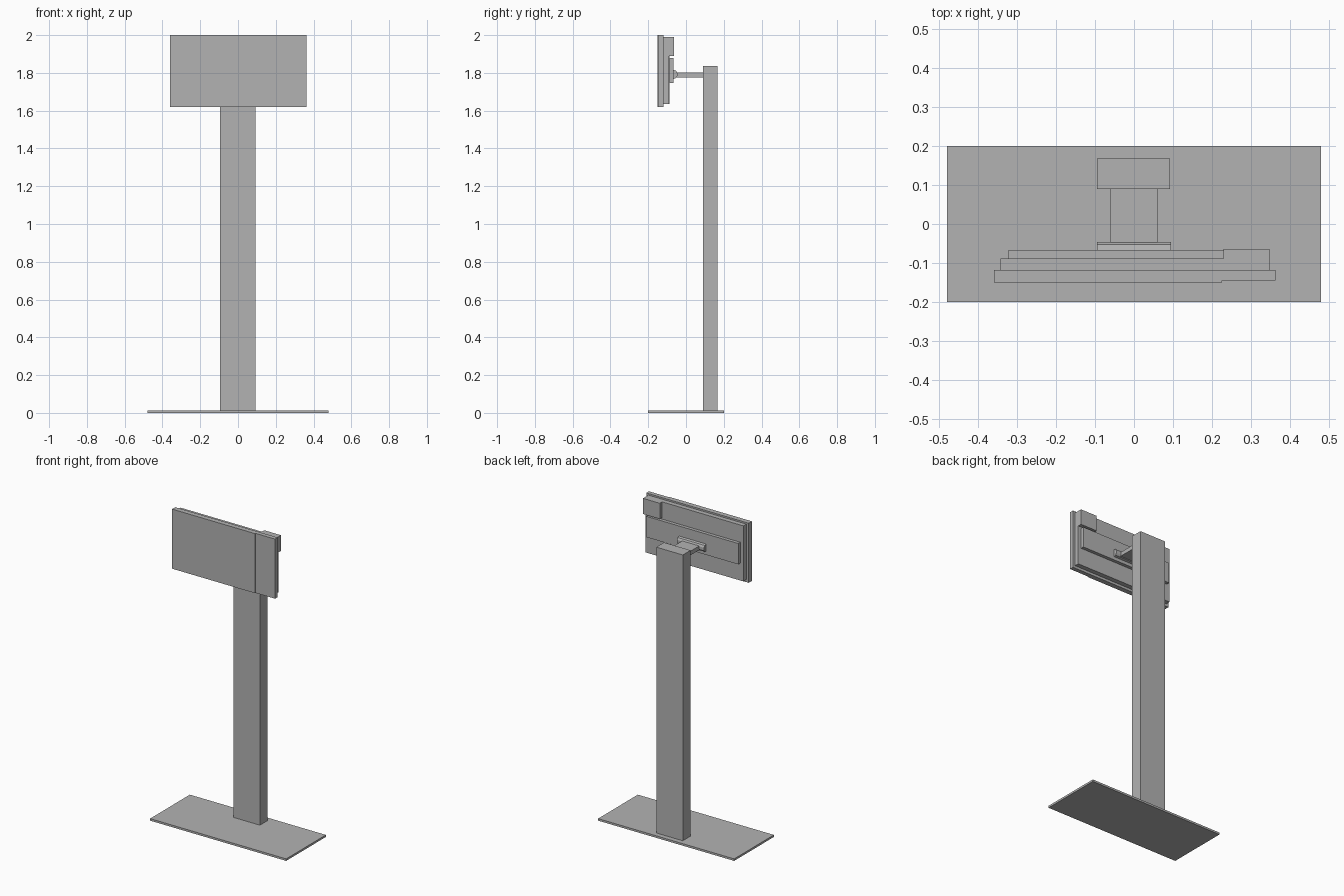
import bpy
import bmesh

cube = bpy.data.objects.get("Cube")
if cube:
    bpy.data.objects.remove(cube, do_unlink=True)

grey = bpy.data.materials.new("plain grey")
grey.use_nodes = True
colour = (0.45, 0.45, 0.45, 1)
grey.diffuse_color = colour
grey.node_tree.nodes["Principled BSDF"].inputs["Base Color"].default_value = colour


def prism(name, x, profile):
    """Extrude a (y, z) outline along x between two limits."""
    bm = bmesh.new()
    face = bm.faces.new([bm.verts.new((x[0], y, z)) for y, z in profile])
    result = bmesh.ops.extrude_face_region(bm, geom=[face])
    moved = [v for v in result["geom"] if isinstance(v, bmesh.types.BMVert)]
    bmesh.ops.translate(bm, verts=moved, vec=(x[1] - x[0], 0, 0))
    bmesh.ops.recalc_face_normals(bm, faces=bm.faces)
    mesh = bpy.data.meshes.new(name)
    bm.to_mesh(mesh)
    bm.free()
    mesh.materials.append(grey)
    obj = bpy.data.objects.new(name, mesh)
    bpy.context.collection.objects.link(obj)
    return obj


def box(name, x, y, z):
    return prism(name, x, [(y[0], z[0]), (y[1], z[0]), (y[1], z[1]), (y[0], z[1])])


# Stand
box("base_plate", (-0.48, 0.48), (-0.2, 0.2), (0, 0.013))
box("column", (-0.095, 0.092), (0.09, 0.168), (0.013, 1.836))

# Display, with a slightly recessed side module
box("screen", (-0.36, 0.226), (-0.15, -0.118), (1.62, 2.0))
box("side_module", (0.226, 0.363), (-0.145, -0.118), (1.62, 2.0))

# Rear housing layers
box("rear_housing", (-0.343, 0.23), (-0.118, -0.088), (1.636, 1.99))
box("side_housing", (0.23, 0.348), (-0.118, -0.089), (1.636, 1.99))
box("corner_block", (0.23, 0.348), (-0.089, -0.064), (1.89, 1.99))
box("rear_bar", (-0.322, 0.328), (-0.088, -0.067), (1.747, 1.88))

# Mount: chamfered hinge bar and flat arm
prism("hinge_bar", (-0.095, 0.095),
      [(-0.067, 1.768), (-0.053, 1.772), (-0.046, 1.784),
       (-0.046, 1.8), (-0.053, 1.812), (-0.067, 1.816)])
box("mount_arm", (-0.06, 0.06), (-0.05, 0.09), (1.776, 1.802))
